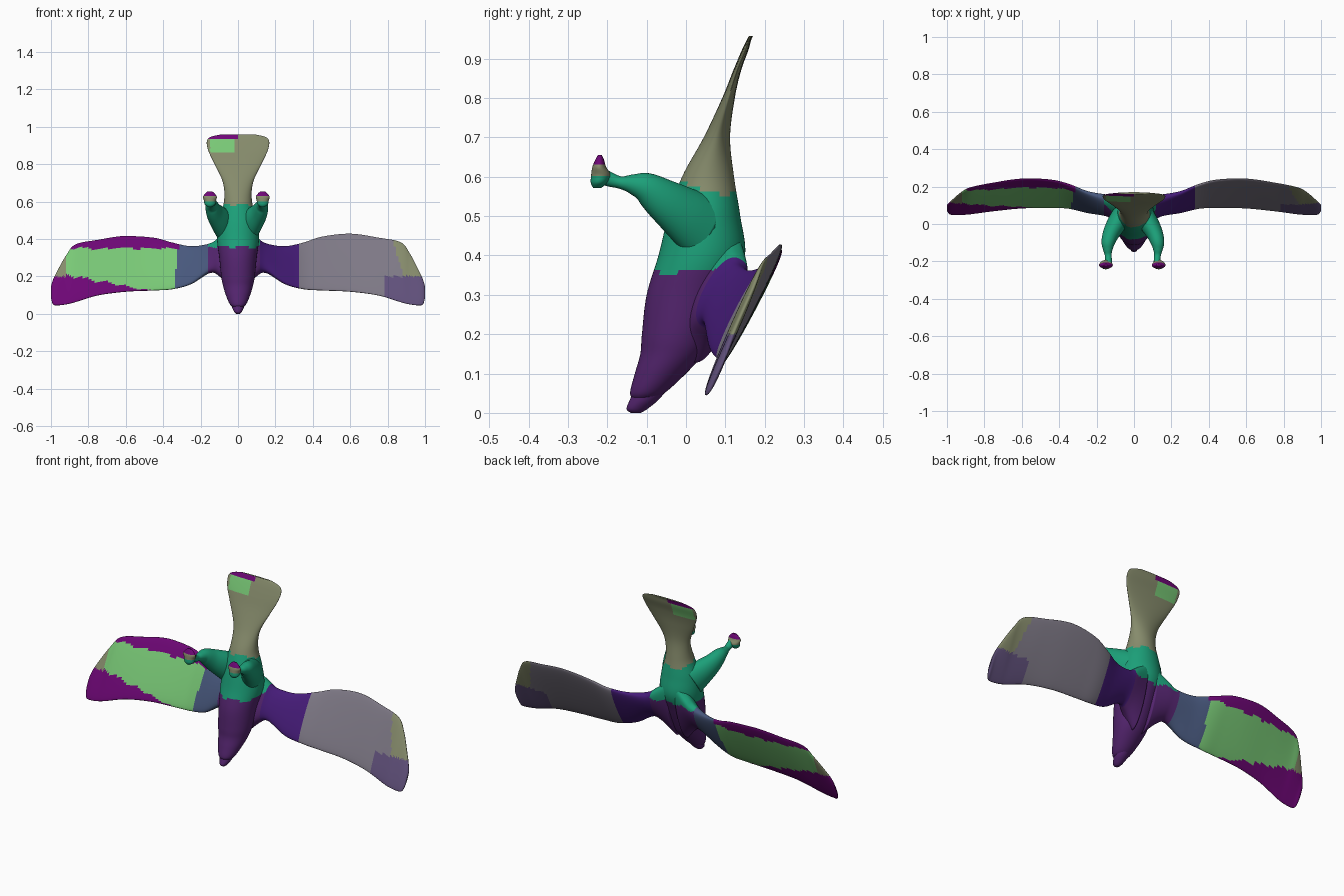
import bpy, bmesh, math
from mathutils import Vector

# ---------- colours ----------
PALETTE = {
    "plum": (0.33, 0.16, 0.43), "teal": (0.13, 0.62, 0.47), "olive": (0.52, 0.54, 0.42),
    "leaf": (0.47, 0.78, 0.46), "violet": (0.43, 0.06, 0.46), "indigo": (0.28, 0.13, 0.47),
    "slate": (0.29, 0.35, 0.49), "grey": (0.49, 0.47, 0.52), "dusk": (0.38, 0.32, 0.48),
}
NAMES = list(PALETTE)
MATS = []
for n, c in PALETTE.items():
    m = bpy.data.materials.new(n)
    m.diffuse_color = tuple(v ** 2.2 for v in c) + (1,)
    MATS.append(m)


def spline(keys, steps):
    """Catmull-Rom through rows of numbers."""
    out = []
    for i in range(len(keys) - 1):
        p0, p1, p2, p3 = (keys[max(0, min(len(keys) - 1, i + k))] for k in (-1, 0, 1, 2))
        for s in range(steps):
            t = s / steps
            out.append([0.5 * (2 * b + (c - a) * t + (2 * a - 5 * b + 4 * c - d) * t * t
                               + (3 * b - a - 3 * c + d) * t ** 3)
                        for a, b, c, d in zip(p0, p1, p2, p3)])
    return out + [list(keys[-1])]


def loft(name, rings, paint, sides=40, flat=1.0):
    """Skin elliptical rings given as (centre, half axis u, half axis v)."""
    bm = bmesh.new()
    loops = []
    for c, u, v in rings:
        loop = []
        for k in range(sides):
            a = 2 * math.pi * k / sides
            s = math.sin(a)
            loop.append(bm.verts.new(c + u * math.cos(a) + v * math.copysign(abs(s) ** flat, s)))
        loops.append(loop)
    for A, B in zip(loops, loops[1:]):
        for k in range(sides):
            j = (k + 1) % sides
            bm.faces.new((A[k], A[j], B[j], B[k]))
    bm.faces.new(loops[0])
    bm.faces.new(loops[-1])
    bmesh.ops.recalc_face_normals(bm, faces=bm.faces)
    for f in bm.faces:
        f.smooth = True
        f.material_index = NAMES.index(paint(f.calc_center_median()))
    me = bpy.data.meshes.new(name)
    bm.to_mesh(me)
    bm.free()
    for m in MATS:
        me.materials.append(m)
    ob = bpy.data.objects.new(name, me)
    bpy.context.collection.objects.link(ob)
    return ob


def upright(rows, x=0.0, steps=6):
    """Rows of z, front y, back y, half width -> horizontal rings."""
    return [(Vector((x, (f + b) / 2, z)), Vector((w, 0, 0)), Vector((0, (b - f) / 2, 0)))
            for z, f, b, w in spline(rows, steps)]


# ---------- body and fanned tail ----------
def body_paint(p):
    wob = 0.008 * math.sin(p.x * 60)
    if p.z < 0.36 + wob:
        return "plum"
    if p.z < 0.585 + wob + 0.25 * min(0, -p.y):
        return "teal"
    if p.z > 0.935 and p.x < 0:
        return "violet"
    return "leaf" if -0.15 < p.x < -0.02 and p.z > 0.7 and p.y < 0.165 and p.z > 0.86 else "olive"


body = [(0.03, -0.130, -0.095, 0.018), (0.05, -0.142, -0.055, 0.043), (0.10, -0.130, 0.000, 0.065),
        (0.15, -0.116, 0.045, 0.080), (0.20, -0.112, 0.072, 0.090), (0.30, -0.100, 0.115, 0.100),
        (0.40, -0.070, 0.150, 0.112), (0.50, -0.045, 0.138, 0.102), (0.60, -0.010, 0.122, 0.075),
        (0.70, 0.045, 0.112, 0.080), (0.80, 0.092, 0.124, 0.125), (0.87, 0.120, 0.140, 0.158),
        (0.92, 0.141, 0.158, 0.167), (0.945, 0.153, 0.165, 0.148), (0.958, 0.160, 0.170, 0.095)]
loft("body_and_tail", upright(body, steps=8), body_paint, sides=56)

# ---------- beak ----------
beak = [(0.0, -0.140, -0.115, 0.010), (0.01, -0.151, -0.098, 0.020),
        (0.035, -0.142, -0.068, 0.032), (0.07, -0.125, -0.04, 0.038)]
loft("beak", upright(beak), lambda p: "plum", sides=28)


# ---------- wings ----------
def left_paint(p):
    a = -p.x
    if a < 0.33 + 0.12 * (0.25 - p.z):
        return "slate" if a > 0.16 else body_paint(p)
    wob = 0.006 * math.sin(a * 55)
    if a > 0.92 and p.z > 0.2:
        return "olive"
    return "leaf" if 0.10 + (a - 0.35) * 0.19 + wob < p.z < 0.35 + wob else "violet"


def right_paint(p):
    if p.x < 0.33:
        return "indigo" if p.x > 0.12 else body_paint(p)
    if p.x > 0.78 and p.z < 0.20:
        return "dusk"
    return "olive" if p.x > 0.84 + 0.3 * (0.35 - p.z) else "grey"


# rows: x, top z, bottom z, top y, bottom y, half thickness
wing = [(0.03, 0.46, 0.13, 0.115, 0.010, 0.060), (0.10, 0.405, 0.205, 0.135, 0.035, 0.050),
        (0.15, 0.372, 0.222, 0.145, 0.055, 0.038), (0.25, 0.360, 0.160, 0.170, 0.065, 0.024),
        (0.35, 0.380, 0.132, 0.212, 0.085, 0.017), (0.45, 0.412, 0.125, 0.236, 0.088, 0.014),
        (0.60, 0.428, 0.118, 0.241, 0.085, 0.013), (0.75, 0.407, 0.098, 0.220, 0.070, 0.012),
        (0.87, 0.382, 0.062, 0.196, 0.054, 0.011), (0.92, 0.320, 0.050, 0.172, 0.050, 0.010),
        (0.97, 0.225, 0.045, 0.130, 0.050, 0.009), (0.99, 0.180, 0.052, 0.112, 0.057, 0.008),
        (1.00, 0.145, 0.085, 0.100, 0.072, 0.004)]
for side, label, paint in ((-1, "left_wing", left_paint), (1, "right_wing", right_paint)):
    rings = []
    for x, zt, zb, yt, yb, t in spline(wing, 8):
        if side < 0 and x > 0.35:
            zt -= 0.012 * min(1, (x - 0.35) / 0.2) * min(1, (1 - x) / 0.1)
        u = Vector((0, (yt - yb) / 2, (zt - zb) / 2))
        v = Vector((0, u.z, -u.y)).normalized() * t
        rings.append((Vector((side * x, (yt + yb) / 2, (zt + zb) / 2)), u, v))
    loft(label, rings, paint, sides=64, flat=0.75)

# ---------- legs and feet ----------
# rows: x, y, z, radius across, radius up
leg = [(0.055, 0.045, 0.47, 0.055, 0.085), (0.085, -0.005, 0.505, 0.052, 0.070),
       (0.112, -0.055, 0.540, 0.044, 0.055), (0.126, -0.100, 0.571, 0.036, 0.040),
       (0.128, -0.135, 0.581, 0.026, 0.026), (0.126, -0.165, 0.585, 0.018, 0.016),
       (0.124, -0.190, 0.592, 0.018, 0.018), (0.124, -0.218, 0.603, 0.020, 0.022)]
foot = [(0.572, -0.236, -0.215, 0.012), (0.585, -0.242, -0.200, 0.028), (0.605, -0.241, -0.192, 0.032),
        (0.625, -0.238, -0.203, 0.037), (0.642, -0.231, -0.208, 0.026), (0.655, -0.224, -0.214, 0.012)]


def foot_paint(p):
    return "teal" if p.z < 0.6 else "olive" if p.z < 0.63 else "violet"


for side, label in ((-1, "left"), (1, "right")):
    shift = -0.012 if side < 0 else 0.0
    pts = spline(leg, 6)
    rings = []
    for i, (x, y, z, ra, rb) in enumerate(pts):
        a, b = pts[max(0, i - 1)], pts[min(len(pts) - 1, i + 1)]
        d = Vector((side * (b[0] - a[0]), b[1] - a[1], b[2] - a[2])).normalized()
        u = d.cross(Vector((0, 0, 1))).normalized()
        rings.append((Vector((side * x + shift, y, z)), u * ra, u.cross(d) * rb))
    loft(label + "_leg", rings, lambda p: "teal", sides=28)
    loft(label + "_foot", upright(foot, x=side * 0.132 + shift * 1.5), foot_paint, sides=28)
